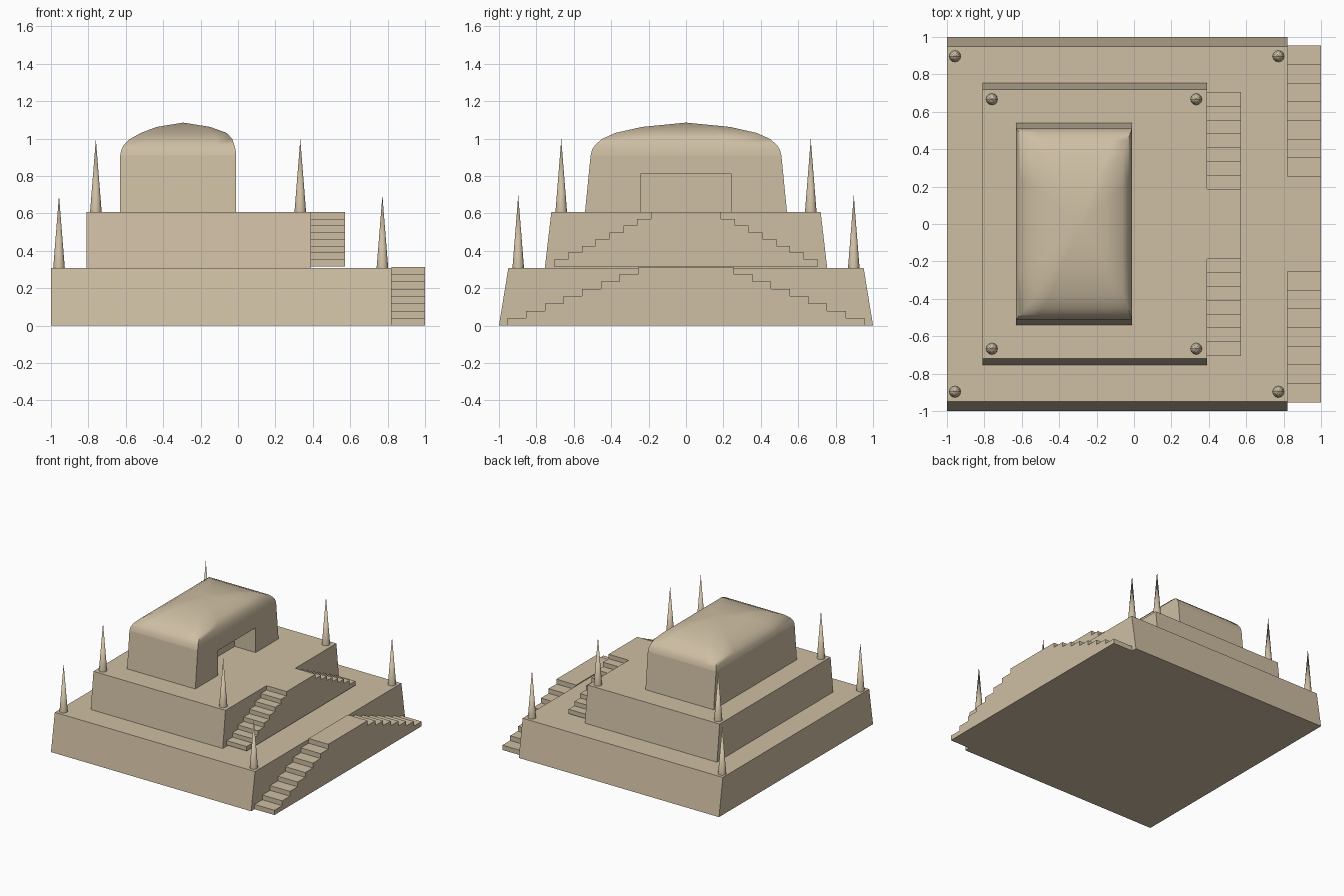
import bpy, bmesh

if "Cube" in bpy.data.objects:
    bpy.data.objects.remove(bpy.data.objects["Cube"])

stone = bpy.data.materials.new("sandstone")
stone.diffuse_color = (0.62, 0.52, 0.37, 1)
stone.use_nodes = True
stone.node_tree.nodes["Principled BSDF"].inputs["Base Color"].default_value = stone.diffuse_color


def make_object(name, verts, faces):
    mesh = bpy.data.meshes.new(name)
    mesh.from_pydata(verts, [], faces)
    bm = bmesh.new()
    bm.from_mesh(mesh)
    bmesh.ops.recalc_face_normals(bm, faces=bm.faces)
    bm.to_mesh(mesh)
    bm.free()
    mesh.materials.append(stone)
    obj = bpy.data.objects.new(name, mesh)
    bpy.context.collection.objects.link(obj)
    return obj


def prism_x(name, profile, x0, x1):
    """Extrude a (y, z) outline along x."""
    n = len(profile)
    verts = [(x, y, z) for x in (x0, x1) for y, z in profile]
    faces = [list(range(n)), list(range(n, 2 * n))]
    faces += [(i, (i + 1) % n, n + (i + 1) % n, n + i) for i in range(n)]
    return make_object(name, verts, faces)


def tier(name, x0, x1, y_bottom, y_top, z0, z1):
    """Block whose front and back walls lean inwards."""
    return prism_x(name, [(-y_bottom, z0), (y_bottom, z0), (y_top, z1), (-y_top, z1)], x0, x1)


def double_stair(name, x0, x1, y_out, run, z0, z1, steps=8):
    """Stairs climbing from both ends to a middle landing."""
    rise = (z1 - z0) / steps
    left = []
    for i in range(steps):
        y = -y_out + i * run
        left += [(y, z0 + i * rise), (y, z0 + (i + 1) * rise)]
    return prism_x(name, left + [(-y, z) for y, z in reversed(left)], x0, x1)


def smooth(obj, angle):
    bpy.ops.object.select_all(action='DESELECT')
    obj.select_set(True)
    bpy.context.view_layer.objects.active = obj
    bpy.ops.object.shade_smooth_by_angle(angle=angle)


# Stepped platform and stairs
Z1, Z2, Z3 = 0.307, 0.607, 0.91
tier("lower_tier", -1.0, 0.82, 1.0, 0.95, 0, Z1)
tier("upper_tier", -0.81, 0.39, 0.755, 0.72, Z1, Z2)
double_stair("lower_stairs", 0.82, 1.0, 0.955, 0.1, 0, 0.314)
double_stair("upper_stairs", 0.39, 0.573, 0.705, 0.074, 0.317, Z2)

# Shrine with a doorway recess cut into its right side
shrine = tier("shrine", -0.63, -0.01, 0.54, 0.51, Z2, Z3)
cutter = tier("doorway_cutter", -0.20, 0.1, 0.243, 0.243, Z2 - 0.1, 0.81)
cutter.hide_render = True
cutter.hide_viewport = True
cut = shrine.modifiers.new("doorway", 'BOOLEAN')
cut.object = cutter
cut.operation = 'DIFFERENCE'
cut.solver = 'EXACT'

# Domed roof: rounded-off rectangular rings (scale, height, centre x)
rings = [(1, Z3, -0.32), (0.985, 0.94, -0.318), (0.95, 0.967, -0.315),
         (0.88, 0.998, -0.304), (0.74, 1.03, -0.29), (0.46, 1.062, -0.292)]
u, v = 0.67, 0.5
quarter = [(1, -1), (1, -v), (1, v), (1, 1), (u, 1), (-u, 1)]
outline = quarter + [(-a, -b) for a, b in quarter]
n = len(outline)
verts = [(cx + a * s * 0.31, b * s * 0.51, z) for s, z, cx in rings for a, b in outline]
verts.append((-0.292, 0, 1.085))
faces = [list(range(n))]
for r in range(len(rings) - 1):
    for i in range(n):
        j = (i + 1) % n
        faces.append((r * n + i, r * n + j, (r + 1) * n + j, (r + 1) * n + i))
last = (len(rings) - 1) * n
faces += [(last + i, last + (i + 1) % n, len(verts) - 1) for i in range(n)]
smooth(make_object("domed_roof", verts, faces), 1.2)

# Corner spikes on both tiers
for label, xs, y, z in (("lower", (-0.957, 0.772), 0.897, Z1), ("upper", (-0.76, 0.333), 0.667, Z2)):
    for x in xs:
        for side in (-1, 1):
            bpy.ops.mesh.primitive_cone_add(vertices=12, radius1=0.031, radius2=0, depth=0.39,
                                            location=(x, side * y, z + 0.195))
            spike = bpy.context.object
            spike.name = label + "_spike"
            spike.data.materials.append(stone)
            smooth(spike, 0.9)
